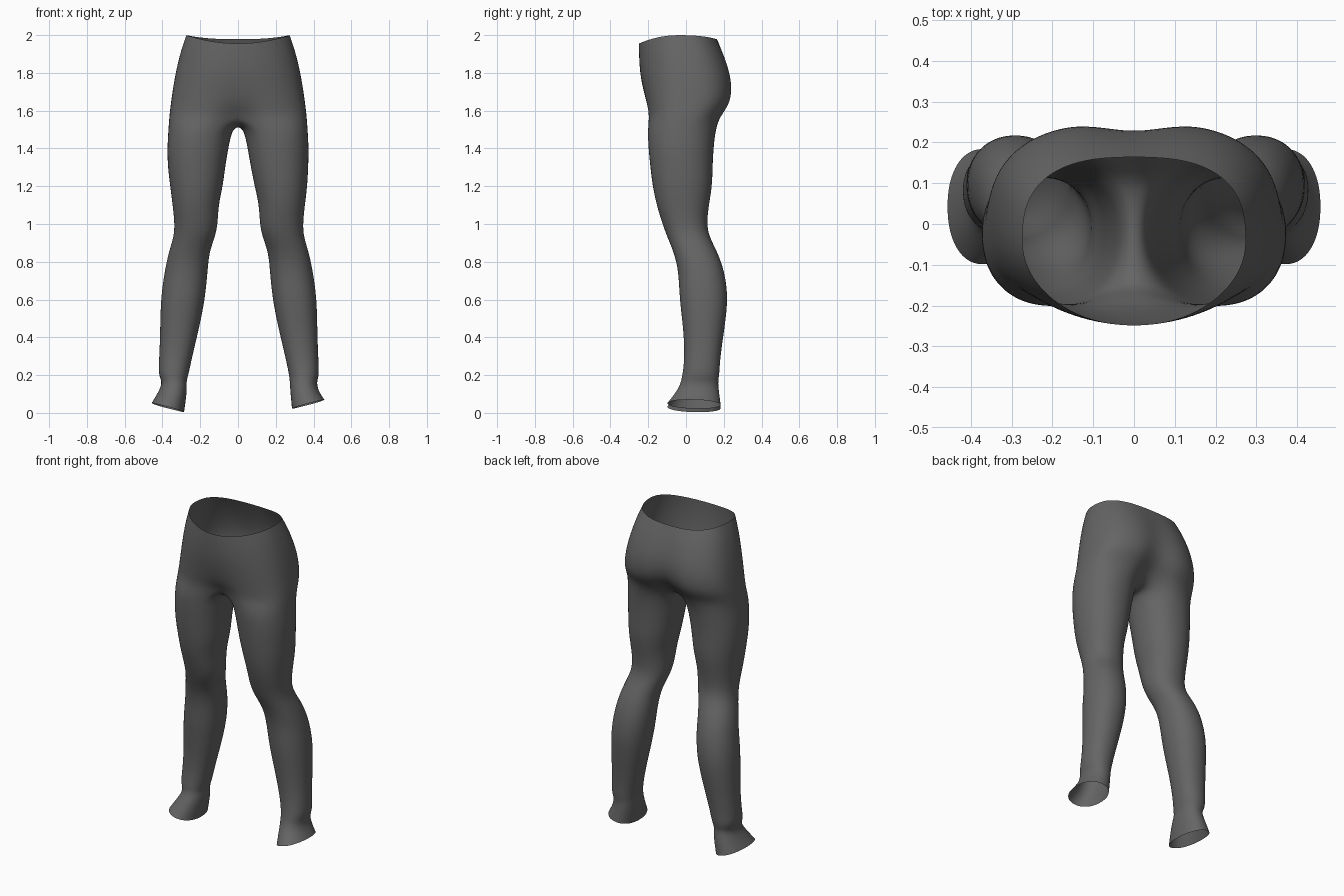
import bpy, bmesh
from math import sin, cos, pi, radians, exp, copysign

cube = bpy.data.objects.get("Cube")
if cube:
    bpy.data.objects.remove(cube)

ARC, INNER = 16, 8            # segments on the outside and along the inseam
CROTCH_Z, CROTCH_DROP = 1.57, 0.055

# height, half width, front y, back y, front groove, back groove, front squareness
HIPS = [
    (1.975, 0.275, -0.25, 0.165, 0, 0, 1.0),
    (1.90, 0.305, -0.25, 0.205, 0, 0.01, 0.95),
    (1.80, 0.332, -0.245, 0.243, 0, 0.02, 0.9),
    (1.71, 0.347, -0.228, 0.256, 0, 0.03, 0.8),
    (1.63, 0.358, -0.215, 0.244, 0.015, 0.06, 0.75),
    (CROTCH_Z, 0.365, -0.207, 0.195, 0.06, 0.085, 0.75),
]
# height, inner x, outer x, front y, back y
LEG = [
    (1.50, 0.030, 0.370, -0.205, 0.158),
    (1.40, 0.050, 0.376, -0.200, 0.147),
    (1.30, 0.067, 0.373, -0.190, 0.142),
    (1.20, 0.087, 0.368, -0.178, 0.140),
    (1.10, 0.111, 0.355, -0.157, 0.122),
    (1.00, 0.114, 0.344, -0.125, 0.110),
    (0.93, 0.129, 0.349, -0.100, 0.125),
    (0.85, 0.160, 0.376, -0.065, 0.168),
    (0.75, 0.168, 0.397, -0.040, 0.205),
    (0.62, 0.180, 0.416, -0.036, 0.223),
    (0.50, 0.202, 0.420, -0.022, 0.212),
    (0.38, 0.230, 0.422, -0.010, 0.194),
    (0.27, 0.256, 0.427, -0.010, 0.180),
    (0.20, 0.270, 0.430, -0.020, 0.177),
    (0.165, 0.274, 0.417, -0.027, 0.170),
    (0.12, 0.276, 0.424, -0.045, 0.174),
    (0.04, 0.285, 0.458, -0.100, 0.185),
]


def power(v, p):
    return copysign(abs(v) ** p, v)


def hip_arc(row, side):
    """Half ring from the front centre line round to the back centre line."""
    z, rx, yf, yb, groove_f, groove_b, sq = row
    yc, pts = (yf + yb) / 2, []
    for i in range(ARC + 1):
        t = -pi / 2 + pi * i / ARC
        back = sin(t) > 0
        p = 0.75 if back else sq
        x = rx * max(cos(t), 0) ** p if 0 < i < ARC else 0
        y = yc + (yb - yf) / 2 * power(sin(t), p)
        dip = exp(-(x / 0.08) ** 2)
        y += -groove_b * dip if back else groove_f * dip
        # waistband rises at the sides and dips in the middle
        lift = max(0, (z - 1.8) / 0.175)
        rise = 0.025 - (0.022 if back else 0.045) * sin(t) ** 2
        pts.append((side * x, y, z + lift * rise))
    return pts


def leg_ring(row, side):
    """Full ring, starting at the front of the inseam and going outward."""
    z, xi, xo, yf, yb = row
    right = side < 0 and z < 1.3
    cx, cy = (xi + xo) / 2 - (0.008 if right and z > 0.1 else 0), (yf + yb) / 2
    rx, ry = (xo - xi) / 2, (yb - yf) / 2
    if right and 0.15 < z < 0.18:
        rx, ry = rx - 0.008, ry - 0.008       # crumpled fold at one ankle
    pts = []
    for i in range(ARC + INNER):
        a = radians(-120 + 360 * i / (ARC + INNER))
        hem = 0
        if z < 0.1:                           # slanting hem
            hem = 0.024 * cos(a) - 0.004 * sin(a) - (0.012 if right else -0.006)
        pts.append((side * (cx + rx * power(cos(a), 0.92)),
                    cy + ry * power(sin(a), 0.92), z + hem))
    return pts


def bridge(bm, a, b, closed):
    n = len(a)
    for i in range(n if closed else n - 1):
        j = (i + 1) % n
        bm.faces.new((a[i], a[j], b[j], b[i]))


bm = bmesh.new()
for side in (1, -1):
    # hips
    rows = [[bm.verts.new(p) for p in hip_arc(r, side)] for r in HIPS]
    for a, b in zip(rows, rows[1:]):
        bridge(bm, a, b, False)
    # saddle under the crotch, shared by both legs
    last = rows[-1]
    front, back = last[0].co.copy(), last[-1].co.copy()
    saddle = []
    for k in range(1, INNER):
        p = back.lerp(front, k / INNER)
        p.z -= CROTCH_DROP * sin(pi * k / INNER) ** 0.7
        saddle.append(bm.verts.new(p))
    # leg
    prev = last + saddle
    for r in LEG:
        ring = [bm.verts.new(p) for p in leg_ring(r, side)]
        bridge(bm, prev, ring, True)
        prev = ring

seam = [v for v in bm.verts if abs(v.co.x) < 1e-5]
bmesh.ops.remove_doubles(bm, verts=seam, dist=1e-4)
bmesh.ops.recalc_face_normals(bm, faces=bm.faces[:])
# make sure the cloth faces outward
probe = max(bm.faces, key=lambda f: f.calc_center_median().x)
if probe.normal.x < 0:
    bmesh.ops.reverse_faces(bm, faces=bm.faces[:])

mesh = bpy.data.meshes.new("leggings")
bm.to_mesh(mesh)
bm.free()
leggings = bpy.data.objects.new("leggings", mesh)
bpy.context.collection.objects.link(leggings)

# dark grey cloth
cloth = bpy.data.materials.new("dark_grey_cloth")
cloth.use_nodes = True
colour = (0.13, 0.13, 0.13, 1)
cloth.diffuse_color = colour
cloth.node_tree.nodes["Principled BSDF"].inputs["Base Color"].default_value = colour
mesh.materials.append(cloth)

for poly in mesh.polygons:
    poly.use_smooth = True
sub = leggings.modifiers.new("soft_cloth", "SUBSURF")
sub.levels = sub.render_levels = 2
